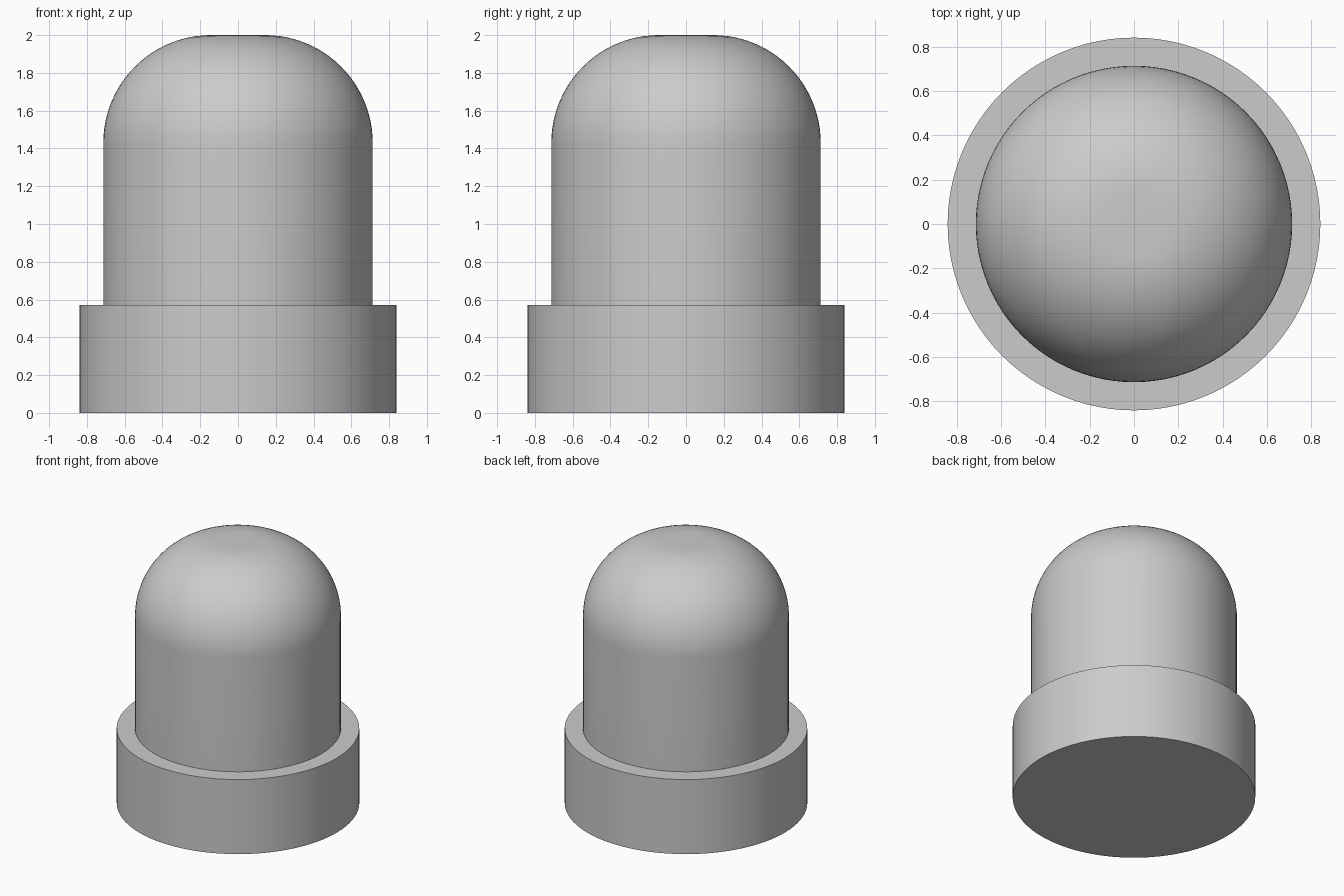
import bpy
import math

SEGMENTS = 96
BASE_RADIUS, BASE_TOP = 0.84, 0.57
BODY_RADIUS, HEIGHT, FILLET = 0.713, 2.0, 0.57

if "Cube" in bpy.data.objects:
    bpy.data.objects.remove(bpy.data.objects["Cube"], do_unlink=True)

# Single plain grey
grey = bpy.data.materials.new("light_grey")
grey.use_nodes = True
colour = (0.6, 0.6, 0.6, 1)
grey.diffuse_color = colour
grey.node_tree.nodes["Principled BSDF"].inputs["Base Color"].default_value = colour


def lathe(name, profile, cap):
    """Revolve (radius, z) points about z; close the ring at index cap."""
    verts, faces = [], []
    for r, z in profile:
        for i in range(SEGMENTS):
            a = math.tau * i / SEGMENTS
            verts.append((r * math.cos(a), r * math.sin(a), z))
    for k in range(len(profile) - 1):
        low, high = k * SEGMENTS, (k + 1) * SEGMENTS
        for i in range(SEGMENTS):
            j = (i + 1) % SEGMENTS
            faces.append((low + i, low + j, high + j, high + i))
    ring = list(range(cap * SEGMENTS, (cap + 1) * SEGMENTS))
    faces.append(ring[::-1] if cap == 0 else ring)

    mesh = bpy.data.meshes.new(name)
    mesh.from_pydata(verts, [], faces)
    mesh.materials.append(grey)
    obj = bpy.data.objects.new(name, mesh)
    bpy.context.collection.objects.link(obj)
    bpy.ops.object.select_all(action="DESELECT")
    obj.select_set(True)
    bpy.context.view_layer.objects.active = obj
    bpy.ops.object.shade_smooth_by_angle(angle=math.radians(30))
    return obj


# Wide collar with a flat ledge that meets the body
lathe("base_collar",
      [(BASE_RADIUS, 0), (BASE_RADIUS, BASE_TOP), (BODY_RADIUS, BASE_TOP)], 0)

# Straight body rounded over to a small flat top
body = [(BODY_RADIUS, BASE_TOP)]
STEPS = 24
for s in range(STEPS + 1):
    a = math.pi / 2 * s / STEPS
    body.append((BODY_RADIUS - FILLET + FILLET * math.cos(a),
                 HEIGHT - FILLET + FILLET * math.sin(a)))
lathe("domed_body", body, len(body) - 1)
